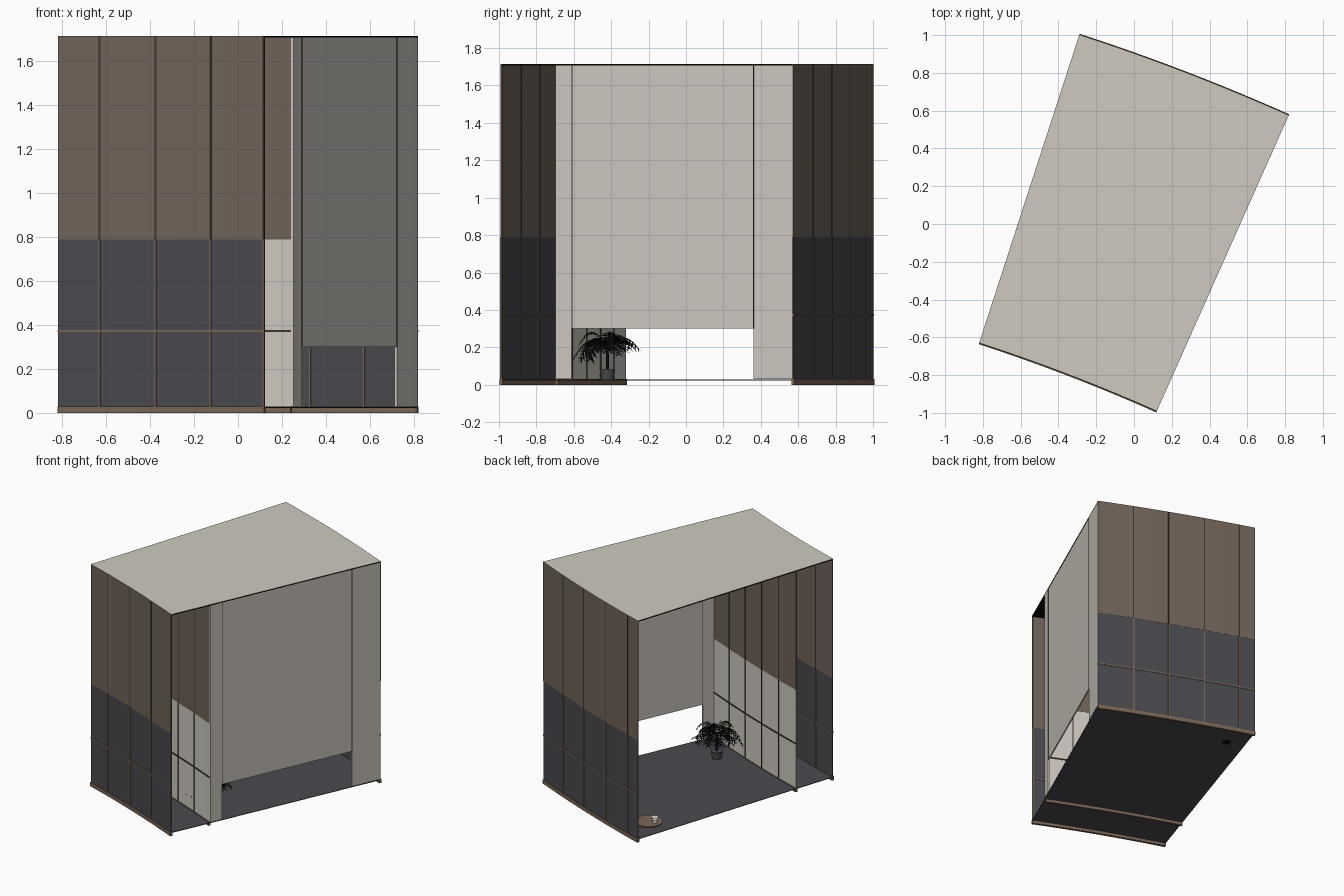
import bpy, bmesh, math, random
from mathutils import Vector

if "Cube" in bpy.data.objects:
    bpy.data.objects.remove(bpy.data.objects["Cube"])

random.seed(4)
# The room is a slice of a large ring: polar layout around a far centre
CX, CY = -3.78, -9.74
R0, R1, R2 = 9.58, 9.90, 11.295      # outer front wall, inner glazed wall, back wall
T0, T1 = 18.0, 24.03                 # left and right ends (degrees from +y)
TOP, FLOOR = 1.715, 0.027


def mat(name, r, g, b):
    m = bpy.data.materials.new(name)
    m.diffuse_color = (r, g, b, 1)
    m.use_nodes = True
    m.node_tree.nodes["Principled BSDF"].inputs["Base Color"].default_value = m.diffuse_color
    return m


BEIGE = mat("beige", .62, .59, .53)
BROWN = mat("brown_panel", .160, .125, .098)
SLATE = mat("slate_grey", .068, .066, .077)
TRIM = mat("trim_brown", .185, .130, .092)
DARK = mat("dark_joint", .045, .032, .024)
BLACK = mat("black", .003, .003, .003)
WOOD = mat("wood", .20, .14, .095)
CREAM = mat("cream", .75, .72, .66)


def pt(r, t, z):
    a = math.radians(t)
    return (CX + r * math.sin(a), CY + r * math.cos(a), z)


def finish(name, bm, m):
    bmesh.ops.recalc_face_normals(bm, faces=bm.faces)
    me = bpy.data.meshes.new(name)
    bm.to_mesh(me)
    bm.free()
    me.materials.append(m)
    ob = bpy.data.objects.new(name, me)
    bpy.context.collection.objects.link(ob)
    return ob


def block(name, r0, r1, t0, t1, z0, z1, m, n=1):
    """Closed block following the arc, n segments long."""
    bm = bmesh.new()
    rings = []
    for i in range(n + 1):
        t = t0 + (t1 - t0) * i / n
        rings.append([bm.verts.new(pt(r, t, z))
                      for r, z in ((r0, z0), (r1, z0), (r1, z1), (r0, z1))])
    for a, b in zip(rings, rings[1:]):
        for k in range(4):
            bm.faces.new((a[k], a[(k + 1) % 4], b[(k + 1) % 4], b[k]))
    bm.faces.new(rings[0])
    bm.faces.new(rings[-1][::-1])
    return finish(name, bm, m)


def cyl(name, x, y, z0, z1, ra, rb, m, n=32):
    bm = bmesh.new()
    bmesh.ops.create_cone(bm, cap_ends=True, segments=n, radius1=ra, radius2=rb, depth=z1 - z0)
    bmesh.ops.translate(bm, verts=bm.verts, vec=(x, y, (z0 + z1) / 2))
    for f in bm.faces:
        f.smooth = len(f.verts) == 4
    return finish(name, bm, m)


def facade(name, r, joints, glass, bar, t1=T1):
    """Curved wall: base, glazing, upper cladding, vertical bars and a rail."""
    h, n = .004, 16
    block(name + "_base", r - .008, r + .010, T0, t1, 0, .03, TRIM, n)
    block(name + "_glass", r, r + h, T0, t1, .03, .79, glass, n)
    block(name + "_cladding", r - .001, r + h + .001, T0, t1, .79, TOP - .001, BROWN, n)
    block(name + "_rail", r - h, r + 2 * h, T0, t1, .368, .378, bar, n)
    w = math.degrees(.004 / r)
    for i, t in enumerate(joints):
        block(f"{name}_bar_{i}", r - h, r + 2 * h, t - w, t + w, .03, .79, bar)
        block(f"{name}_joint_{i}", r - .002, r + h + .002, t - w, t + w, .79, TOP - .002, DARK)


# Walls
facade("front_wall", R0, [19.2, 20.82, 22.43, T1 - .03], SLATE, TRIM)
facade("inner_wall", R1, [19.2, 20.4, 21.6, 22.8], BEIGE, DARK, T1 - .06)
facade("back_wall", R2 - .005, [18.62, 19.97, 21.34, 22.68], SLATE, TRIM)

# Floor and roof (black underside, beige top)
block("floor", R0 + .005, R2 - .005, T0, T1, FLOOR - .004, FLOOR, SLATE, 16)
block("ceiling", R0 + .006, R2 - .006, T0, T1, TOP - .008, TOP - .001, BLACK, 16)
block("roof", R0, R2, T0, T1, TOP - .001, TOP, BEIGE, 16)

# Right side: two full-height panels and a raised one between them
TP = T1 - .06
block("side_panel_front", R1, 9.995, TP, T1, .03, TOP - .008, BEIGE)
block("side_panel_raised", 9.998, 11.057, TP, T1 - .01, .30, TOP - .008, BEIGE)
block("side_panel_back", 11.06, R2 - .006, TP, T1, .03, TOP - .008, BEIGE)
block("side_joint_front", 9.994, 9.999, TP, T1 + .004, .30, TOP - .008, DARK)
block("side_joint_back", 11.056, 11.061, TP, T1 + .004, .30, TOP - .008, DARK)

# Potted palm
PX, PY = .03, -.42
cyl("plant_pot", PX, PY, FLOOR, .085, .034, .042, SLATE)
cyl("plant_stem", PX, PY, .08, .215, .009, .006, BLACK, 8)
bm = bmesh.new()
for k in range(22):
    ang = k * 2.39996
    reach = random.uniform(.14, .185)
    lift = random.uniform(.03, .13) if k % 3 else random.uniform(.10, .17)
    drop = lift + random.uniform(-.03, .07)
    out = Vector((math.cos(ang), math.sin(ang), 0))
    side = Vector((-out.y, out.x, 0))

    def spine(s):
        return Vector((PX, PY, .19)) + out * reach * s + Vector((0, 0, 2.2 * lift * s - (1.2 * lift + drop) * s * s))

    N = 12
    for i in range(N):
        a, b = spine(i / N), spine((i + 1) / N)
        q = [a - side * .002, a + side * .002, b + side * .002, b - side * .002]
        bm.faces.new([bm.verts.new(v) for v in q])
        if i < 2:
            continue
        # paired leaflets, longest in the middle
        ln = .045 * math.sin(math.pi * (.15 + .75 * i / N)) + .008
        for sg in (-1, 1):
            tip = a + side * sg * ln + (b - a) * 1.5 + Vector((0, 0, -ln * .35))
            bm.faces.new([bm.verts.new(v) for v in (a, a + (b - a) * .75, tip)])
finish("plant_fronds", bm, BLACK)

# Low round table with small items
TX, TY = -.22, .77
cyl("table_foot", TX, TY, .018, .048, .03, .03, BLACK, 16)
cyl("table_top", TX, TY, .048, .060, .095, .098, WOOD, 40)
cyl("table_cup", TX - .05, TY - .005, .060, .085, .018, .02, CREAM, 20)
cyl("table_bowl", TX - .02, TY - .045, .060, .080, .016, .026, CREAM, 20)
